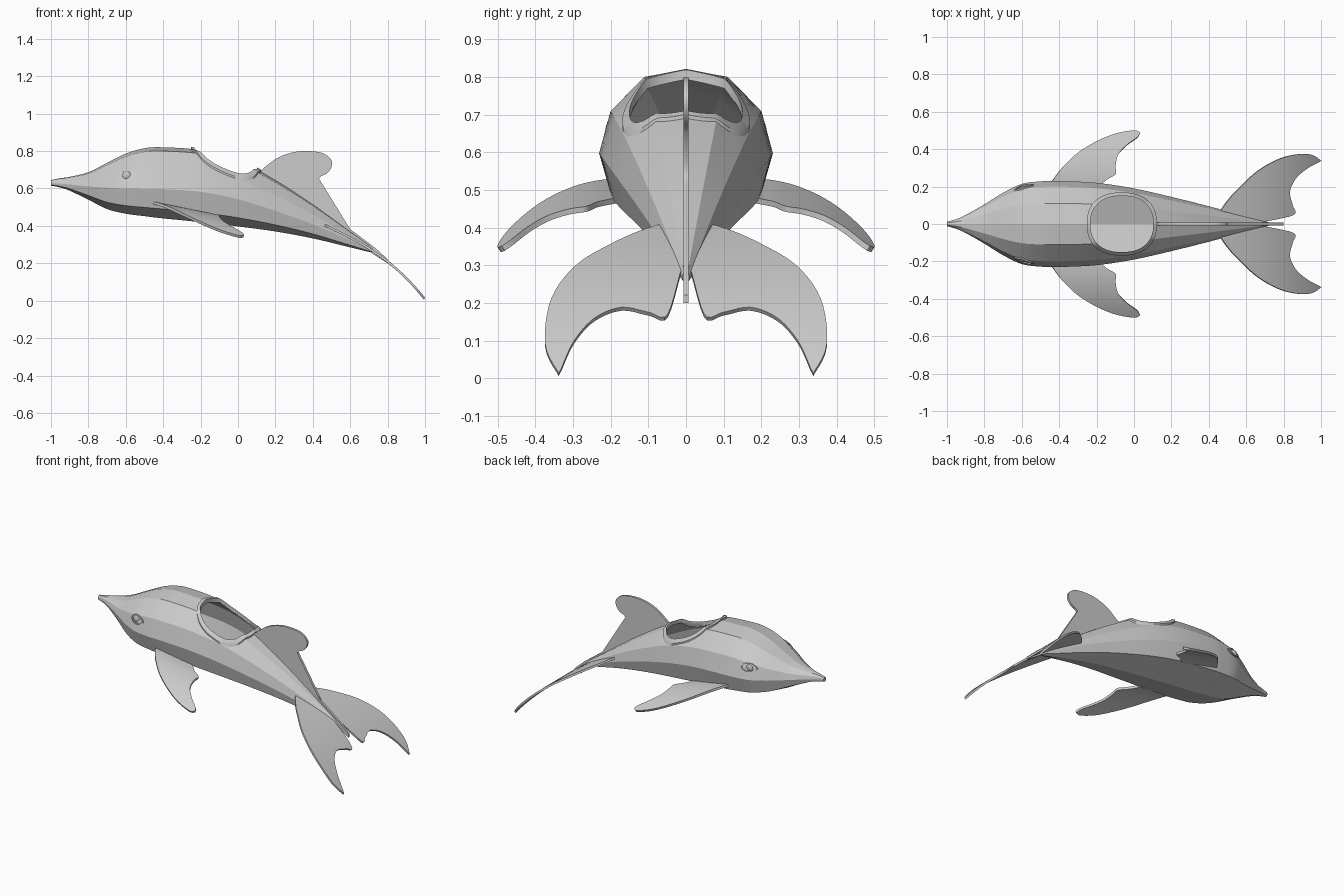
import bpy, bmesh, math
from mathutils import Vector
from mathutils.bvhtree import BVHTree

if "Cube" in bpy.data.objects:
    bpy.data.objects.remove(bpy.data.objects["Cube"], do_unlink=True)

grey = bpy.data.materials.new("plain_grey")
grey.use_nodes = True
grey.diffuse_color = (0.6, 0.6, 0.6, 1)
grey.node_tree.nodes["Principled BSDF"].inputs["Base Color"].default_value = (0.6, 0.6, 0.6, 1)


def spline(points, steps):
    """Smooth curve through points of any dimension."""
    out = []
    last = len(points) - 1
    for i in range(last):
        a, b, c, d = (points[max(0, min(last, i + k))] for k in (-1, 0, 1, 2))
        for s in range(steps):
            t = s / steps
            out.append([0.5 * (2 * q + (r - p) * t + (2 * p - 5 * q + 4 * r - w) * t * t
                               + (3 * q - p - 3 * r + w) * t ** 3)
                        for p, q, r, w in zip(a, b, c, d)])
    return out + [list(points[-1])]


def make_object(name, bm):
    mesh = bpy.data.meshes.new(name)
    bm.to_mesh(mesh)
    bm.free()
    mesh.materials.append(grey)
    obj = bpy.data.objects.new(name, mesh)
    bpy.context.collection.objects.link(obj)
    return obj


def finish(obj, angle):
    """Bake the modifiers and shade smooth, keeping sharp edges."""
    graph = bpy.context.evaluated_depsgraph_get()
    mesh = bpy.data.meshes.new_from_object(obj.evaluated_get(graph))
    obj.modifiers.clear()
    obj.data = mesh
    bpy.ops.object.select_all(action='DESELECT')
    obj.select_set(True)
    bpy.context.view_layer.objects.active = obj
    bpy.ops.object.shade_smooth_by_angle(angle=math.radians(angle))


def bridge(bm, rings, closed=True):
    for a, b in zip(rings, rings[1:]):
        n = len(a)
        for i in range(n if closed else n - 1):
            j = (i + 1) % n
            bm.faces.new((a[i], a[j], b[j], b[i]))


# Body stations: x, half width, top, widest height, bottom
STATIONS = [
    (-1, .012, .645, .630, .615), (-.95, .026, .655, .626, .605), (-.9, .048, .662, .621, .588),
    (-.8, .105, .687, .611, .540), (-.7, .167, .737, .604, .490), (-.6, .214, .786, .600, .465),
    (-.5, .228, .815, .598, .452), (-.4, .230, .820, .596, .440), (-.2, .220, .805, .582, .420),
    (0, .190, .752, .542, .397), (.2, .145, .645, .480, .370), (.4, .095, .515, .408, .333),
    (.6, .041, .370, .322, .285), (.72, .010, .283, .268, .256)]
# Cross-section: fraction of half width, fraction of height above or below the widest line
SECTION = [(0, 1), (.48, .91), (.87, .5), (1, 0), (.87, -.68), (0, -1), (-.87, -.68),
           (-1, 0), (-.87, .5), (-.48, .91)]


def body_shell(bm, inset, x_min, x_max):
    rings = []
    for x, w, top, mid, low in spline(STATIONS, 5):
        if x_min <= x <= x_max:
            ring = []
            for u, v in SECTION:
                height = (top if v > 0 else 2 * mid - low) - mid - inset
                ring.append(bm.verts.new((x, u * (w - inset), mid + v * height)))
            rings.append(ring)
    bridge(bm, rings)
    bm.faces.new(rings[0])
    bm.faces.new(rings[-1])
    bmesh.ops.recalc_face_normals(bm, faces=bm.faces[:])


# Outer skin first, used for placing details on its surface
bm = bmesh.new()
body_shell(bm, 0, -2, 2)
skin = BVHTree.FromBMesh(bm)


def project(point, direction):
    hit = skin.ray_cast(Vector(point), Vector(direction))[0]
    return hit if hit else Vector(point)


# Hollow interior with inward normals
inside = bmesh.new()
body_shell(inside, .014, -.75, .4)
bmesh.ops.reverse_faces(inside, faces=inside.faces[:])
temp = bpy.data.meshes.new("interior")
inside.to_mesh(temp)
inside.free()
bm.from_mesh(temp)
bpy.data.meshes.remove(temp)
body = make_object("body", bm)


# Cockpit opening
def oval(rx, ry, z, n=64, power=.85):
    pts = []
    for i in range(n):
        c, s = math.cos(math.tau * i / n), math.sin(math.tau * i / n)
        pts.append((-.065 + rx * math.copysign(abs(c) ** power, c),
                    ry * math.copysign(abs(s) ** power, s), z))
    return pts


bm = bmesh.new()
rings = [[bm.verts.new(p) for p in oval(.170, .152, z)] for z in (.57, 1.1)]
bridge(bm, rings)
bm.faces.new(rings[0])
bm.faces.new(rings[1])
bmesh.ops.recalc_face_normals(bm, faces=bm.faces[:])
cutter = make_object("cockpit_cutter", bm)
cutter.hide_render = True
cut = body.modifiers.new("cockpit", 'BOOLEAN')
cut.operation = 'DIFFERENCE'
cut.solver = 'EXACT'
cut.object = cutter
finish(body, 14)
bpy.data.objects.remove(cutter, do_unlink=True)


def band(name, outer, inner, up, down):
    """Closed raised strip between two loops lying on the skin."""
    bm = bmesh.new()
    loops = [[bm.verts.new(p + offset) for p in pts]
             for pts, offset in ((outer, down), (outer, up), (inner, up), (inner, down))]
    bridge(bm, loops + loops[:1])
    bmesh.ops.recalc_face_normals(bm, faces=bm.faces[:])
    finish(make_object(name, bm), 40)


# Cockpit rim
down = (0, 0, -1)
band("cockpit_rim", [project(p, down) for p in oval(.187, .169, 2)],
     [project(p, down) for p in oval(.168, .150, 2)],
     Vector((0, 0, .010)), Vector((0, 0, -.016)))


# Eyes: almond lids with a flattened ball
def almond(side, rx, rz):
    pts = []
    for i in range(32):
        a = math.tau * i / 32
        s = math.sin(a)
        p = (-.588 + rx * math.cos(a), side, .67 + rz * s * abs(s) ** .4)
        pts.append(project(p, (0, -side, 0)))
    return pts


for side, label in ((1, "left"), (-1, "right")):
    out = Vector((0, side, 0))
    band(label + "_eyelid", almond(side, .052, .027), almond(side, .043, .020), out * .007, out * -.005)
    bm = bmesh.new()
    bmesh.ops.create_uvsphere(bm, u_segments=20, v_segments=12, radius=.021)
    bmesh.ops.scale(bm, vec=(1.1, .4, 1), verts=bm.verts)
    bmesh.ops.translate(bm, vec=project((-.595, side, .67), -out), verts=bm.verts)
    finish(make_object(label + "_eye", bm), 40)


# Paired curved sheets lofted from leading to trailing edge
def sheet(name, lead, trail, height, thickness):
    for side, label in ((1, "left_"), (-1, "right_")):
        bm = bmesh.new()
        rows = []
        for a, b in zip(spline(lead, 5), spline(trail, 5)):
            row = []
            for k in range(9):
                x, y = (p + (q - p) * k / 8 for p, q in zip(a, b))
                row.append(bm.verts.new((x, y * side, height(x, y))))
            rows.append(row)
        bridge(bm, rows, closed=False)
        bmesh.ops.recalc_face_normals(bm, faces=bm.faces[:])
        obj = make_object(label + name, bm)
        solid = obj.modifiers.new("thickness", 'SOLIDIFY')
        solid.thickness = thickness
        solid.offset = 0
        finish(obj, 40)


sheet("flipper",
      [(-.46, .19), (-.43, .24), (-.38, .305), (-.3, .38), (-.2, .44), (-.1, .48), (0, .497), (.03, .485)],
      [(-.2, .185), (-.15, .235), (-.1, .265), (-.1, .31), (-.085, .37), (-.04, .42), (.015, .46), (.03, .48)],
      lambda x, y: .522 - .2 * (x + .45) - 1.15 * max(0, y - .22) ** 2, .015)
sheet("fluke",
      [(.45, .05), (.5, .125), (.57, .2), (.67, .29), (.8, .357), (.93, .374), (.997, .338)],
      [(.69, .012), (.85, .048), (.845, .10), (.83, .17), (.86, .24), (.92, .295), (.985, .33)],
      lambda x, y: .405 - .47 * (x - .46) - .92 * (x - .46) ** 3, .012)

# Dorsal fin with a ridge running down to the tail
fin = spline([(.115, .69), (.2, .757), (.28, .79), (.36, .80), (.45, .79), (.497, .755), (.5, .715),
              (.475, .68), (.44, .663), (.41, .62), (.392, .565), (.40, .53), (.43, .505)], 4)
ridge = [(.6, .382), (.73, .285), (.8, .222), (.8, .2), (.72, .25), (.6, .345), (.4, .495), (.2, .625), (.12, .67)]
bm = bmesh.new()
rings = [[bm.verts.new((x, y, z)) for x, z in fin + ridge] for y in (-.007, .007)]
bridge(bm, rings)
caps = [bm.faces.new(r) for r in rings]
bmesh.ops.triangulate(bm, faces=caps)
bmesh.ops.recalc_face_normals(bm, faces=bm.faces[:])
finish(make_object("dorsal_fin", bm), 40)
